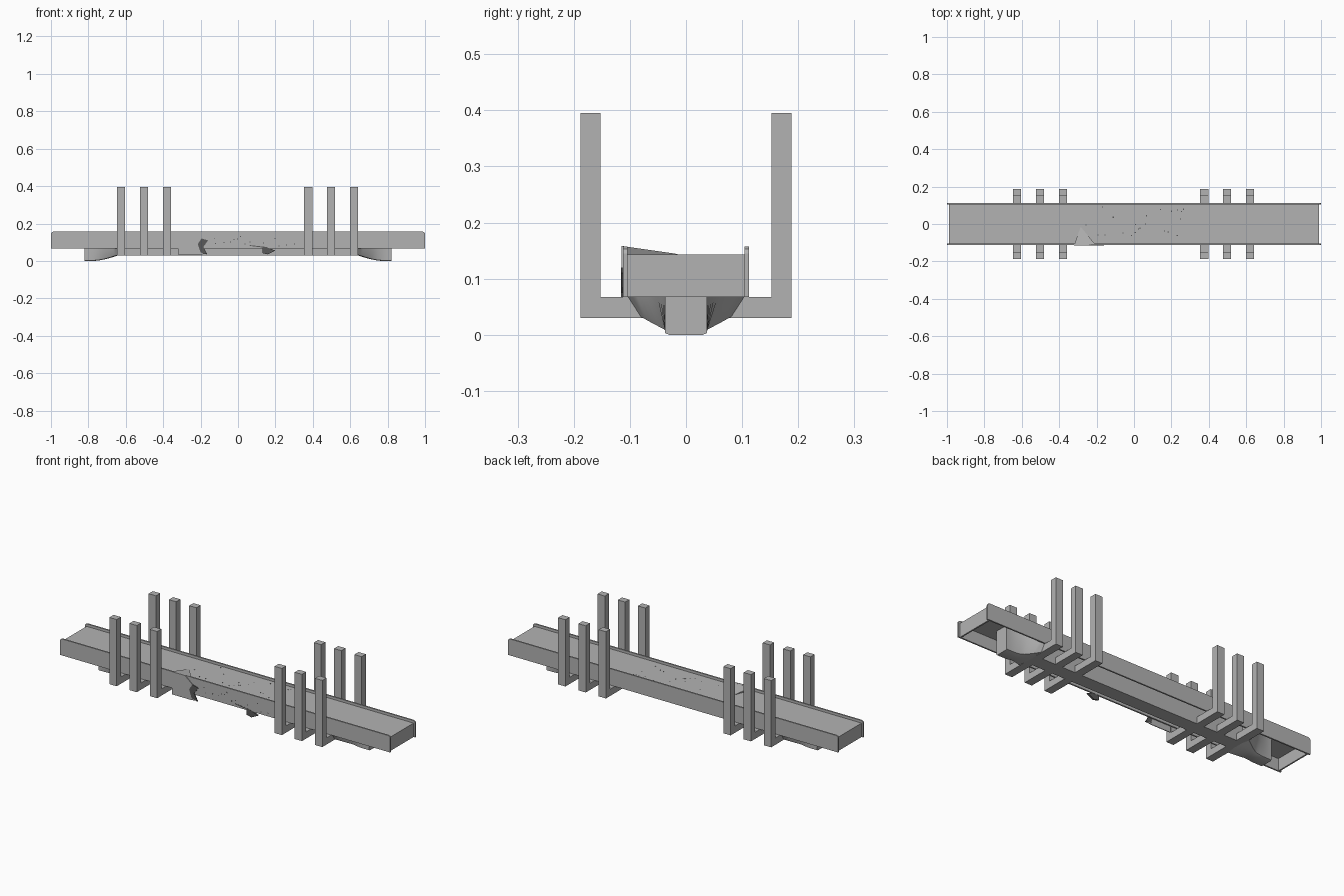
import bpy, bmesh, math, random

if "Cube" in bpy.data.objects:
    bpy.data.objects.remove(bpy.data.objects["Cube"])

random.seed(4)
steel = bpy.data.materials.new("plain grey steel")
steel.diffuse_color = (0.45, 0.45, 0.45, 1)
steel.use_nodes = True
steel.node_tree.nodes["Principled BSDF"].inputs["Base Color"].default_value = steel.diffuse_color
dark = bpy.data.materials.new("dark crack")
dark.diffuse_color = (0.1, 0.1, 0.1, 1)
dark.use_nodes = True
dark.node_tree.nodes["Principled BSDF"].inputs["Base Color"].default_value = dark.diffuse_color


def finish(name, bm, mat=steel):
    bmesh.ops.recalc_face_normals(bm, faces=bm.faces)
    me = bpy.data.meshes.new(name)
    bm.to_mesh(me)
    bm.free()
    me.materials.append(mat)
    ob = bpy.data.objects.new(name, me)
    bpy.context.collection.objects.link(ob)
    return ob


def box(name, x0, x1, y0, y1, z0, z1, mat=steel):
    bm = bmesh.new()
    bmesh.ops.create_cube(bm, size=1)
    for v in bm.verts:
        v.co = ((x0, x1)[v.co.x > 0], (y0, y1)[v.co.y > 0], (z0, z1)[v.co.z > 0])
    return finish(name, bm, mat)


def loft(name, rings):
    """Closed solid through equal-length rings of points."""
    bm = bmesh.new()
    vs = [[bm.verts.new(p) for p in r] for r in rings]
    n = len(vs[0])
    for a, b in zip(vs, vs[1:]):
        for i in range(n):
            j = (i + 1) % n
            bm.faces.new((a[i], a[j], b[j], b[i]))
    bm.faces.new(vs[0])
    bm.faces.new(vs[-1])
    return finish(name, bm)


def plate(name, pts, y0, y1, mat=steel):
    """Outline in x and z, extruded along y."""
    return loft_mat(name, [[(x, y, z) for x, z in pts] for y in (y0, y1)], mat)


def loft_mat(name, rings, mat):
    ob = loft(name, rings)
    ob.data.materials[0] = mat
    return ob


# Deck sheet, open underneath, with an end plate at each end
box("deck", -0.99, 0.99, -0.104, 0.104, 0.133, 0.143)
for s, side in ((-1, "left"), (1, "right")):
    xs = sorted((s * 0.982, s * 0.99))
    box(side + "_end_plate", *xs, -0.104, 0.104, 0.067, 0.133)

# Side sills with rounded upper corners
c = 0.012
sill = [(-1, 0.067), (1, 0.067), (1, 0.157 - c), (1 - c / 3, 0.157 - c / 3), (1 - c, 0.157),
        (c - 1, 0.157), (c / 3 - 1, 0.157 - c / 3), (-1, 0.157 - c)]
for s, side in ((-1, "front"), (1, "back")):
    plate(side + "_side_sill", sill, s * 0.104, s * 0.112)

# Centre sill
box("centre_sill", -0.66, 0.66, -0.038, 0.038, 0.03, 0.133)

# Flared bolsters: concave walls in plan, belly dropping toward the end
for s, side in ((-1, "left"), (1, "right")):
    rings = []
    for i in range(13):
        t = i / 12
        x = s * (0.64 + 0.18 * t)
        w = 0.037 + 0.067 * (1 - math.sin(t * math.pi / 2))
        drop = 0.03 * (1 - math.sin(min(1, t * 1.25) * math.pi / 2))
        b = max(0.037, w - 0.022)
        half = [(w, 0.133), (w, 0.067), (b, drop + 0.003), (0.03, drop)]
        rings.append([(x, y, z) for y, z in half] + [(x, -y, z) for y, z in reversed(half)])
    ob = loft(side + "_bolster", rings)
    bpy.context.view_layer.objects.active = ob
    ob.select_set(True)
    bpy.ops.object.shade_smooth_by_angle(angle=math.radians(25))
    ob.select_set(False)

# Stakes on crossbeams: one U-shaped profile, repeated
u = [(-0.188, 0.03), (0.188, 0.03), (0.188, 0.395), (0.152, 0.395),
     (0.152, 0.067), (-0.152, 0.067), (-0.152, 0.395), (-0.188, 0.395)]
for i, x in enumerate((-0.625, -0.503, -0.38, 0.375, 0.497, 0.62)):
    loft("stake_frame_%d" % (i + 1), [[(x + d, y, z) for y, z in u] for d in (-0.022, 0.022)])

# Bent damaged panel on the front sill, with its flap lying on the deck
plate("torn_panel", [(-0.32, 0.034), (-0.20, 0.034), (-0.165, 0.04), (-0.20, 0.075),
                     (-0.19, 0.115), (-0.24, 0.158), (-0.32, 0.158)], -0.115, -0.111)
loft("torn_flap", [[(-0.32, -0.112, z), (-0.205, -0.112, z), (-0.285, -0.015, z - d)]
                   for z, d in ((0.143, 0.001), (0.158, 0.014))])

# Broken edges on the front
plate("front_crack", [(-0.20, 0.045), (-0.165, 0.035), (-0.185, 0.075), (-0.16, 0.11),
                      (-0.195, 0.12), (-0.215, 0.09)], -0.1155, -0.110, dark)
plate("front_gouge", [(0.06, 0.085), (0.15, 0.075), (0.20, 0.055), (0.16, 0.035),
                      (0.13, 0.042), (0.13, 0.072), (0.065, 0.08)], -0.1130, -0.105, dark)

# Small pits scattered on the deck and front sill
for i in range(22):
    x, y = random.uniform(-0.3, 0.3), random.uniform(-0.08, 0.1)
    box("deck_pit", x, x + 0.006, y, y + 0.006, 0.142, 0.1435, dark)
for i in range(14):
    x, z = random.uniform(-0.15, 0.3), random.uniform(0.075, 0.145)
    box("sill_pit", x, x + 0.005, -0.1125, -0.111, z, z + 0.005, dark)
